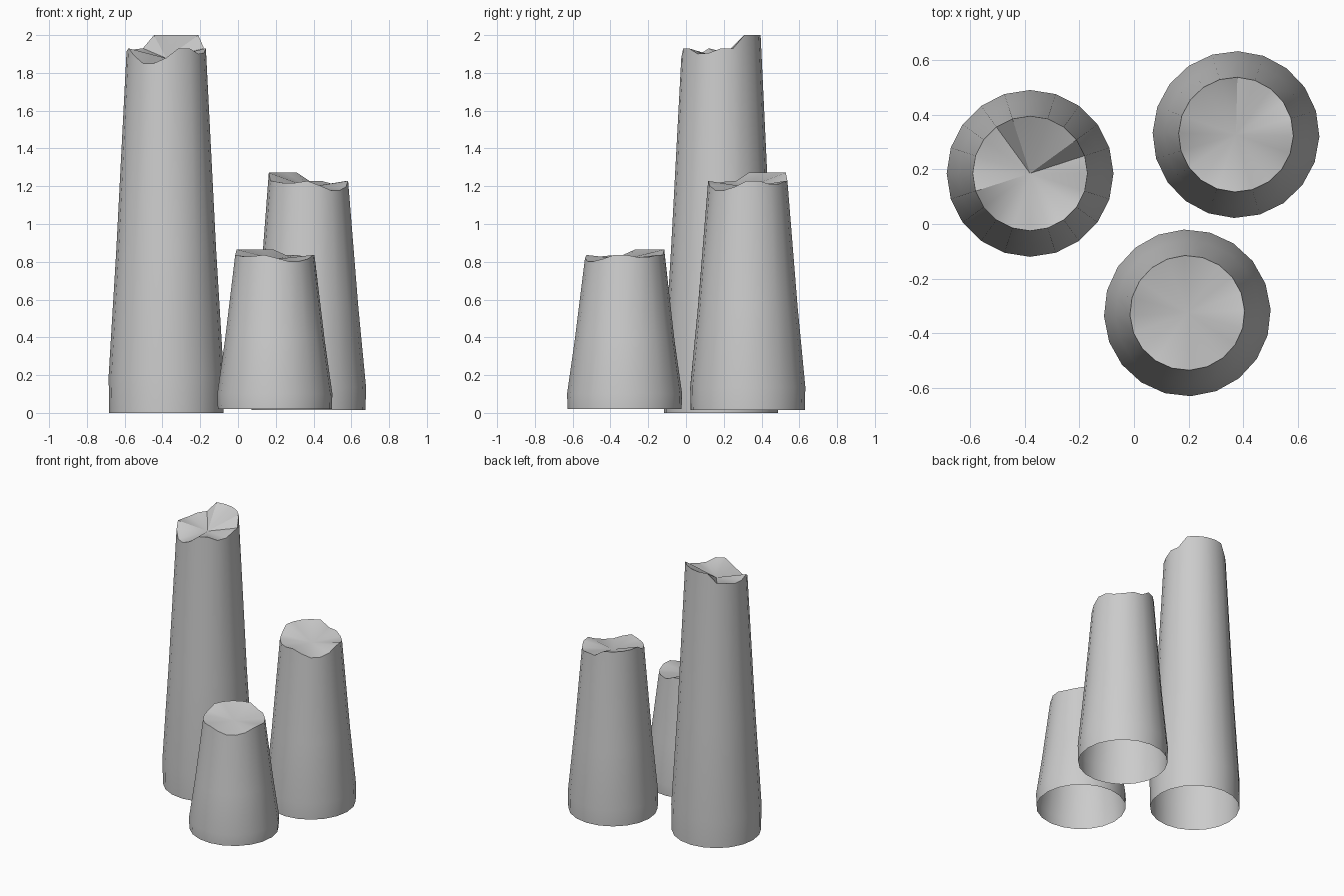
import bpy, bmesh
from math import cos, sin, radians, pi

if "Cube" in bpy.data.objects:
    bpy.data.objects.remove(bpy.data.objects["Cube"])

SIDES = 20
# Broken rim: height relative to the nominal top, every 18 degrees
RIM = [1.0, 1.0, 1.036, 1.036, 1.036, 1.036, 1.036, 1.0, 0.997, 0.99,
       0.992, 1.0, 0.98, 0.959, 0.959, 0.974, 1.0, 1.0, 0.985, 0.987]
RIM_CENTRE = 0.973
# Side profile: (height fraction, radius)
PROFILE = [(0, 0.302), (0.1, 0.305), (0.45, 0.264)]
TOP_RADIUS = 0.21


def stone_column(name, x, y, base, height, turn):
    bm = bmesh.new()

    def ring(radius, heights):
        return [bm.verts.new((radius * cos(2 * pi * i / SIDES),
                              radius * sin(2 * pi * i / SIDES), h))
                for i, h in enumerate(heights)]

    # Tapered wall, open underneath
    rings = [ring(r, [f * height] * SIDES) for f, r in PROFILE]
    rings.append(ring(TOP_RADIUS, [h * height for h in RIM]))
    for low, high in zip(rings, rings[1:]):
        for i in range(SIDES):
            j = (i + 1) % SIDES
            bm.faces.new((low[i], low[j], high[j], high[i]))

    # Jagged broken top as a fan around the sunken centre
    centre = bm.verts.new((0, 0, RIM_CENTRE * height))
    rim = rings[-1]
    for i in range(SIDES):
        bm.faces.new((rim[i], rim[(i + 1) % SIDES], centre))

    mesh = bpy.data.meshes.new(name)
    bm.to_mesh(mesh)
    bm.free()
    ob = bpy.data.objects.new(name, mesh)
    bpy.context.collection.objects.link(ob)
    ob.location = (x, y, base)
    ob.rotation_euler.z = radians(turn)
    bpy.ops.object.select_all(action='DESELECT')
    ob.select_set(True)
    bpy.context.view_layer.objects.active = ob
    bpy.ops.object.shade_smooth_by_angle(angle=radians(35))


# Cluster of three broken columns
stone_column("tall_column", -0.38, 0.185, 0.0, 1.93, 0)
stone_column("middle_column", 0.373, 0.327, 0.015, 1.213, 70.6)
stone_column("short_column", 0.195, -0.325, 0.02, 0.816, 56.4)
